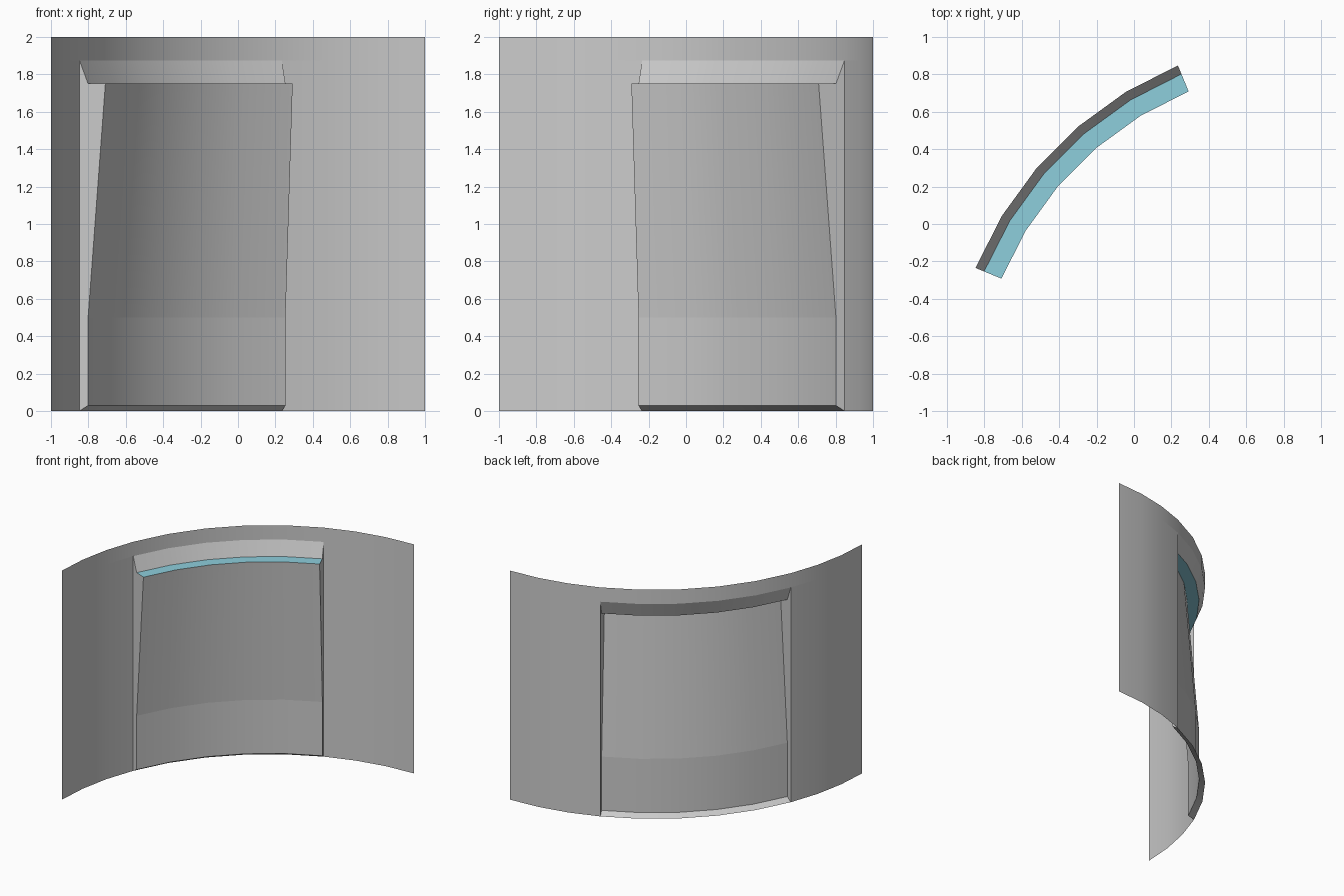
import bpy
import bmesh
from math import cos, sin, radians

cube = bpy.data.objects.get("Cube")
if cube:
    bpy.data.objects.remove(cube, do_unlink=True)


def material(name, rgb):
    mat = bpy.data.materials.new(name)
    mat.use_nodes = True
    mat.diffuse_color = (*rgb, 1)
    mat.node_tree.nodes["Principled BSDF"].inputs["Base Color"].default_value = (*rgb, 1)
    return mat


def at(angle, radius, z):
    """Point on the quarter circle swept about the corner (1, -1)."""
    a = radians(angle)
    return (1 - radius * cos(a), -1 + radius * sin(a), z)


def sweep(bm, angles, profile):
    """Sweep a (radius, height) profile along the arc, facing its centre."""
    rows = [[bm.verts.new(at(a, *p)) for a in angles] for p in profile]
    for low, high in zip(rows, rows[1:]):
        for i in range(len(angles) - 1):
            bm.faces.new((low[i], low[i + 1], high[i + 1], high[i]))


def finish(bm, name, mat):
    """Smooth along the arc, but crisp between the bands of the profile."""
    bmesh.ops.remove_doubles(bm, verts=bm.verts, dist=1e-4)
    for face in bm.faces:
        face.smooth = True
    for edge in bm.edges:
        z0, z1 = (v.co.z for v in edge.verts)
        crease = abs(z0 - z1) < 1e-4
        corner = len(edge.link_faces) == 2 and edge.calc_face_angle() > radians(20)
        edge.smooth = not (crease or corner)
    mesh = bpy.data.meshes.new(name)
    bm.to_mesh(mesh)
    bm.free()
    mesh.materials.append(mat)
    obj = bpy.data.objects.new(name, mesh)
    bpy.context.collection.objects.link(obj)
    return obj


grey = material("wall grey", (0.6, 0.6, 0.6))
blue = material("ledge light blue", (0.27, 0.62, 0.72))

# Angles along the arc: plain wall either side of the bay
START, END = 22.5, 67.5
bay_angles = [START + 9 * i for i in range(6)]
near_angles = [7.5 * i for i in range(4)]
far_angles = [END + a for a in near_angles]

# Curved wall sheet with an opening for the bay
OPENING_TOP = 1.875
bm = bmesh.new()
for side in (near_angles, far_angles):
    sweep(bm, side, [(2, 0), (2, OPENING_TOP), (2, 2)])
sweep(bm, bay_angles, [(2, OPENING_TOP), (2, 2)])
finish(bm, "curved_wall", grey)

# Bay pushed in toward the centre of the arc, hollow behind
front = [(2, 0), (1.95, 0.03), (1.95, 0.5), (1.85, 1.75)]
hood = [(1.95, 1.75), (2, OPENING_TOP)]
bm = bmesh.new()
sweep(bm, bay_angles, front)
sweep(bm, bay_angles, hood)
outline = front + hood
bm.faces.new([bm.verts.new(at(START, *p)) for p in outline])
bm.faces.new([bm.verts.new(at(END, *p)) for p in reversed(outline)])
finish(bm, "wall_bay", grey)

# Flat ledge on top of the bay
bm = bmesh.new()
sweep(bm, bay_angles, [front[-1], hood[0]])
finish(bm, "bay_ledge", blue)
